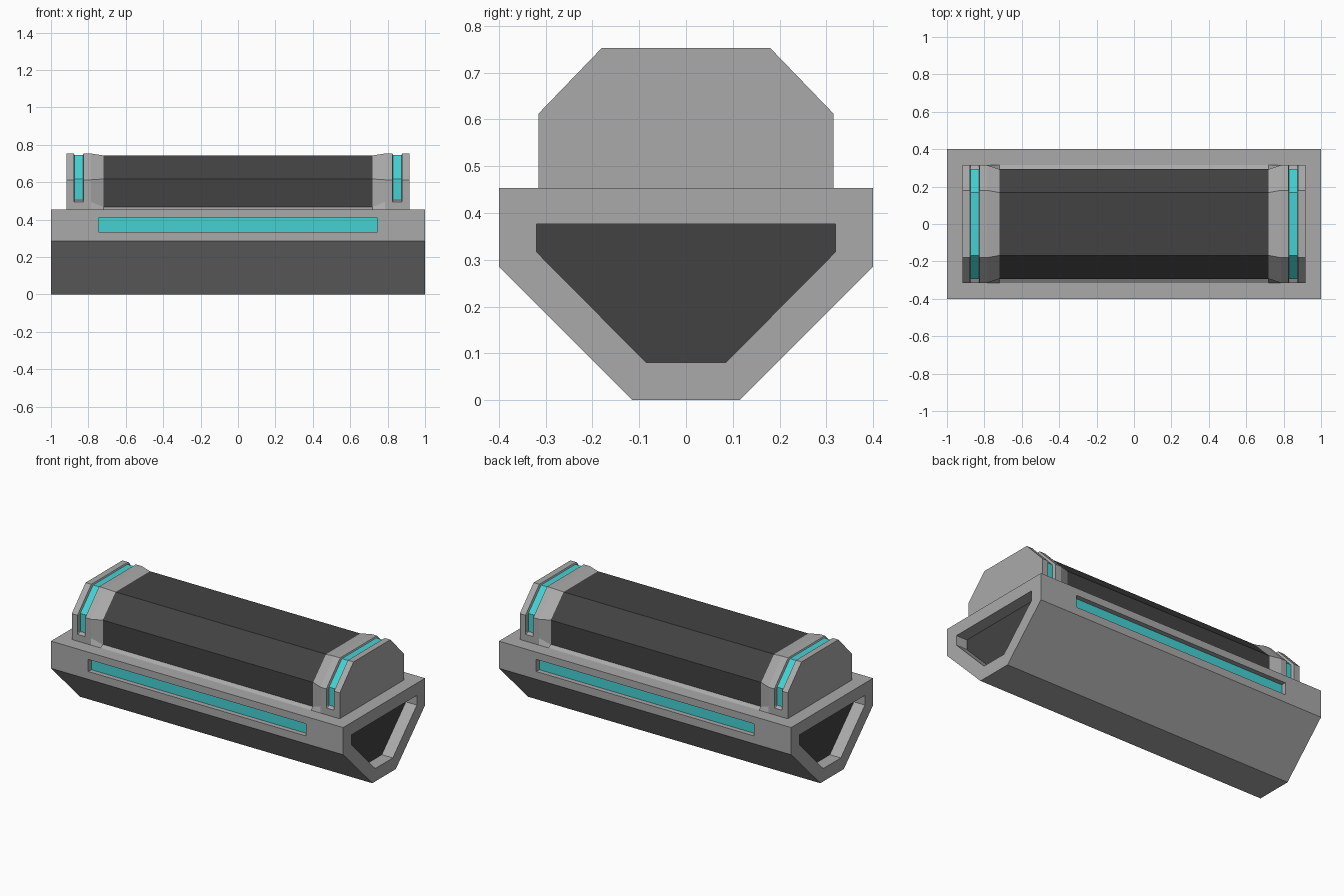
import bpy
import bmesh

cube = bpy.data.objects.get("Cube")
if cube:
    bpy.data.objects.remove(cube)


def material(name, rgb):
    m = bpy.data.materials.new(name)
    m.use_nodes = True
    m.diffuse_color = (*rgb, 1)
    m.node_tree.nodes["Principled BSDF"].inputs["Base Color"].default_value = (*rgb, 1)
    return m


GREY, DARK, CYAN = 0, 1, 2
MATERIALS = [
    material("grey casing", (0.40, 0.40, 0.40)),
    material("dark panel", (0.055, 0.055, 0.055)),
    material("cyan glow", (0.06, 0.64, 0.65)),
]


def loft(name, sections, paint, ends=(None, None)):
    """Skin (x, half profile) sections, each mirrored in y.
    paint(span, row) colours a strip; ends are the closing face colours."""
    bm = bmesh.new()
    rings = []
    for x, half in sections:
        ring = half + [(-y, z) for y, z in reversed(half)]
        rings.append([bm.verts.new((x, y, z)) for y, z in ring])
    n = len(rings[0])
    for s, (a, b) in enumerate(zip(rings, rings[1:])):
        for i in range(n):
            j = (i + 1) % n
            face = bm.faces.new((a[i], a[j], b[j], b[i]))
            face.material_index = paint(s, min(i, n - 2 - i) if i < n - 1 else -1)
    for ring, colour in zip((rings[0], rings[-1]), ends):
        if colour is not None:
            bm.faces.new(ring).material_index = colour
    bmesh.ops.remove_doubles(bm, verts=bm.verts, dist=0.0001)
    bmesh.ops.recalc_face_normals(bm, faces=bm.faces)
    mesh = bpy.data.meshes.new(name)
    bm.to_mesh(mesh)
    bm.free()
    for m in MATERIALS:
        mesh.materials.append(m)
    obj = bpy.data.objects.new(name, mesh)
    bpy.context.collection.objects.link(obj)
    return obj


# Lower hull: recessed ends and a glowing slot along each long side
BASE = 0.453


def hull(slot_y):
    return [(0.4, BASE), (0.4, 0.408), (slot_y, 0.408), (slot_y, 0.333),
            (0.4, 0.333), (0.4, 0.285), (0.115, 0)]


recess = [(0.32, 0.377)] * 5 + [(0.32, 0.317), (0.085, 0.08)]
plain, slotted = hull(0.4), hull(0.37)
half_hull = [(0.925, recess), (1, recess), (1, plain), (0.745, plain), (0.745, slotted)]
hull_sections = [(-x, p) for x, p in half_hull] + half_hull[::-1]
loft("lower_hull", hull_sections,
     lambda s, row: CYAN if s == 4 and row == 2 else GREY, (DARK, DARK))

# Upper housing profiles: full cap, glow groove and sunken core
full = [(0.315, BASE), (0.315, 0.495), (0.315, 0.505), (0.315, 0.613), (0.18, 0.753)]
groove = [(0.315, BASE), (0.315, 0.495), (0.293, 0.505), (0.293, 0.617), (0.168, 0.745)]
sunken = [(0.315, BASE), (0.293, 0.467), (0.293, 0.505), (0.293, 0.617), (0.168, 0.743)]

# Dark core with a grey sill
loft("core", [(-0.72, sunken), (0.72, sunken)],
     lambda s, row: DARK if row >= 1 else GREY)

# Tapered end caps, each with a glow strip wrapped over it
cap = [(0.72, sunken), (0.785, full), (0.825, full), (0.829, groove),
       (0.874, groove), (0.878, full), (0.917, full)]
for side, sign in (("left", 1), ("right", -1)):
    loft(side + "_end_cap", [(sign * x, p) for x, p in cap],
         lambda s, row: CYAN if s == 3 and row >= 2 else GREY, (None, GREY))
